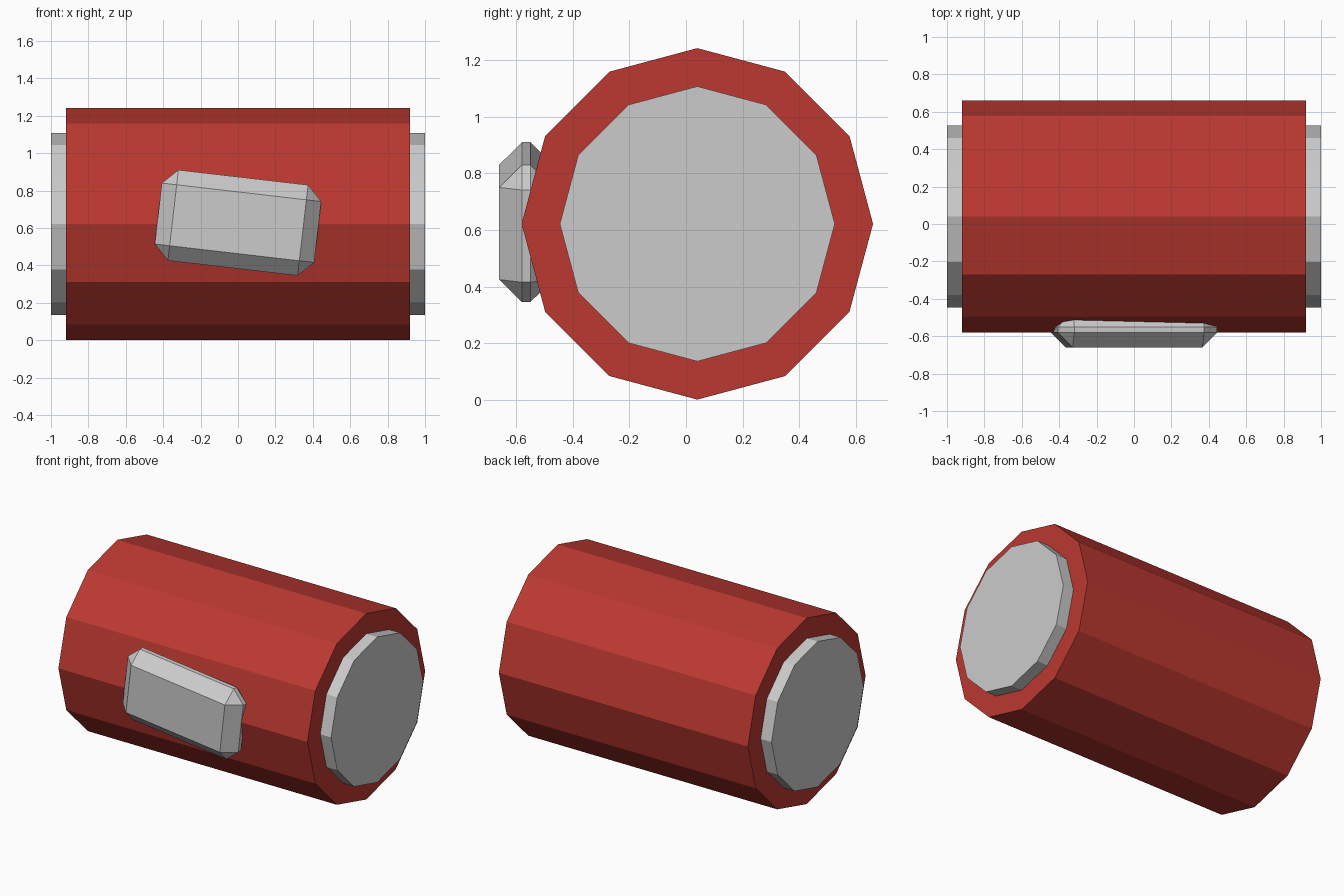
import bpy
from math import radians

if "Cube" in bpy.data.objects:
    bpy.data.objects.remove(bpy.data.objects["Cube"])

AXIS_Y, AXIS_Z = 0.04, 0.622


def drum(name, radius, length):
    bpy.ops.mesh.primitive_cylinder_add(
        vertices=12, radius=radius, depth=length,
        location=(0, AXIS_Y, AXIS_Z), rotation=(0, radians(90), 0))
    obj = bpy.context.object
    obj.name = name
    return obj


# Red twelve-sided body
body = drum("barrel_body", 0.621, 1.84)
red = bpy.data.materials.new("red_paint")
red.diffuse_color = (0.5, 0.04, 0.03, 1)
red.use_nodes = True
red.node_tree.nodes["Principled BSDF"].inputs["Base Color"].default_value = red.diffuse_color
body.data.materials.append(red)

# Grey core showing as a raised cap at each end
drum("end_caps", 0.486, 2.0)

# Tilted, chamfered plate on the front
bpy.ops.mesh.primitive_cube_add(size=1, location=(0, -0.565, 0.628),
                                rotation=(0, radians(6.6), 0))
plate = bpy.context.object
plate.name = "front_plate"
plate.scale = (0.858, 0.19, 0.488)
bpy.ops.object.transform_apply(location=False, rotation=False, scale=True)
bevel = plate.modifiers.new("chamfer", 'BEVEL')
bevel.width = 0.08
bevel.segments = 1
